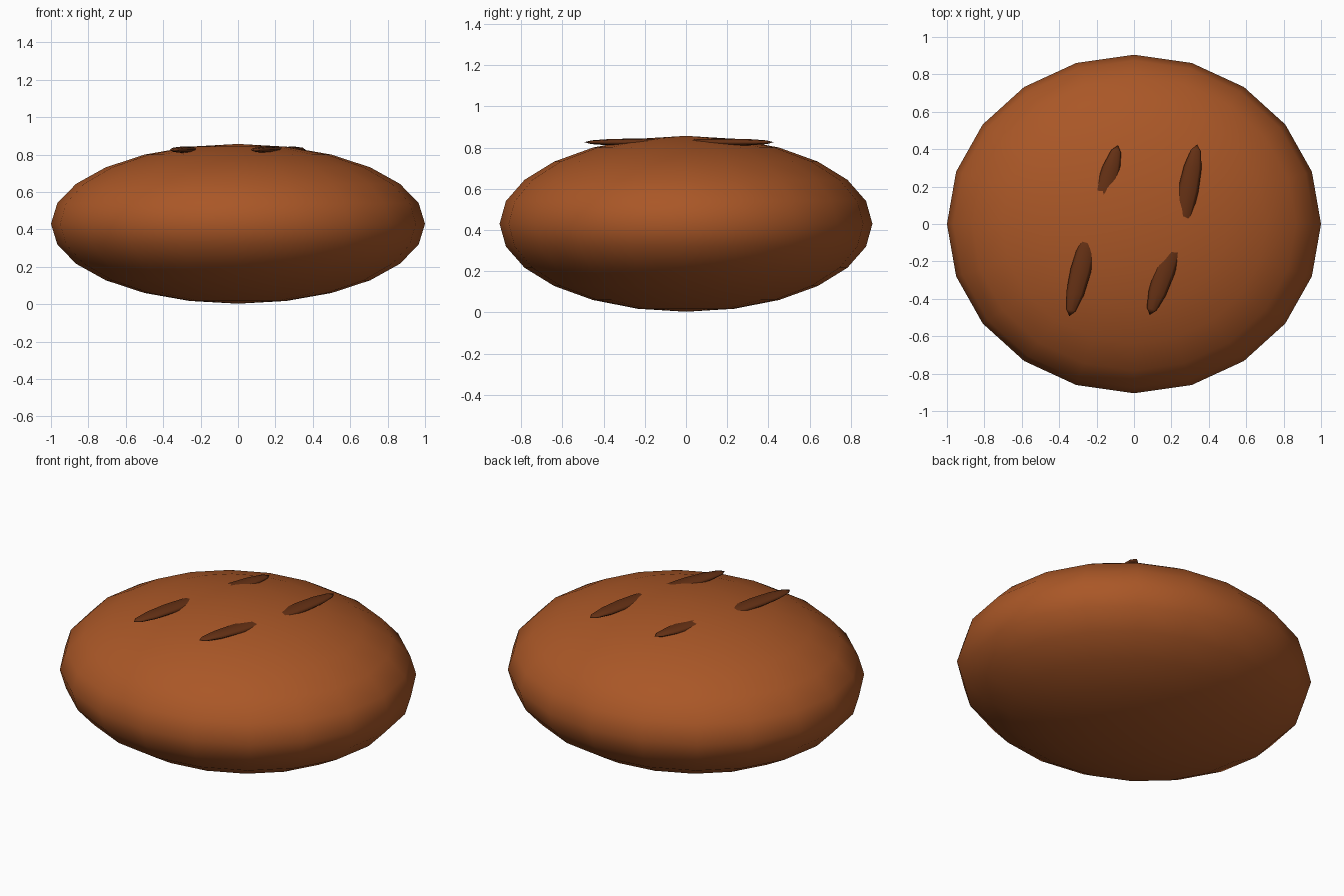
import bpy, math

if "Cube" in bpy.data.objects:
    bpy.data.objects.remove(bpy.data.objects["Cube"])

def material(name, rgb):
    m = bpy.data.materials.new(name)
    m.diffuse_color = (*rgb, 1)
    m.use_nodes = True
    m.node_tree.nodes["Principled BSDF"].inputs["Base Color"].default_value = m.diffuse_color
    return m

crust = material("baked crust", (0.40, 0.095, 0.020))
dark = material("dark score", (0.13, 0.030, 0.007))

def ellipsoid(name, mat, loc, size, segs, rings, rot=(0, 0, 0)):
    bpy.ops.mesh.primitive_uv_sphere_add(segments=segs, ring_count=rings, radius=1,
                                         location=loc, rotation=rot)
    ob = bpy.context.object
    ob.name = name
    ob.scale = size
    ob.data.materials.append(mat)
    bpy.ops.object.transform_apply(location=False, rotation=True, scale=True)
    bpy.ops.object.shade_smooth()
    return ob

# Rounded loaf body
ellipsoid("loaf", crust, (0, 0, 0.43), (1.0, 0.905, 0.427), 20, 12)

# Slanted score marks: centre x, centre y, slant from the y axis
marks = [(-0.285, -0.25, 14), (0.165, -0.25, 19), (0.29, 0.18, 11), (-0.155, 0.18, 16)]
for i, (x, y, slant) in enumerate(marks):
    # poles lie along the length so the ends are pointed
    ellipsoid(f"score_mark_{i + 1}", dark, (x, y, 0.826), (0.055, 0.018, 0.25), 8, 6,
              (math.radians(-90), 0, math.radians(-slant)))
